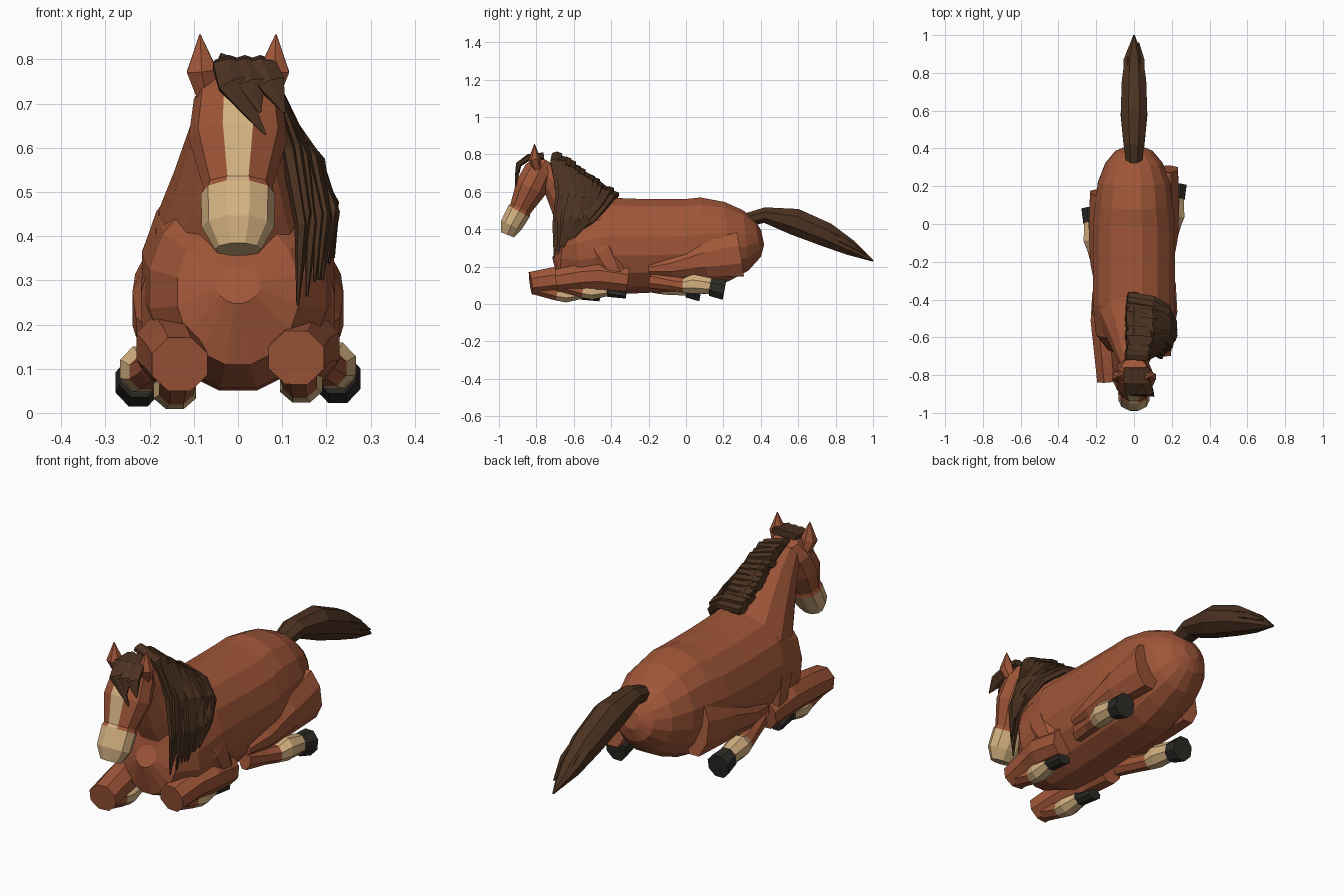
import bpy, bmesh, math, random
from mathutils import Vector

random.seed(4)
cube = bpy.data.objects.get("Cube")
if cube:
    bpy.data.objects.remove(cube, do_unlink=True)


def material(name, rgb):
    m = bpy.data.materials.new(name)
    m.use_nodes = True
    m.diffuse_color = (*rgb, 1)
    m.node_tree.nodes["Principled BSDF"].inputs["Base Color"].default_value = (*rgb, 1)
    return m


COAT, CREAM, HAIR, HOOF = range(4)
MATS = [material("chestnut coat", (.35, .093, .04)),
        material("cream markings", (.66, .44, .22)),
        material("dark brown hair", (.07, .032, .015)),
        material("black hoof", (.026, .024, .02))]
X, Y = Vector((1, 0, 0)), Vector((0, 1, 0))


def loft(name, rings, sides=8, mat=COAT, ref=X, phase=.5, bands=None):
    """Skin elliptical rings (x, y, z, half width, half height) along a path.
    bands maps a ring number to the colour used from that ring onward."""
    bm = bmesh.new()
    pts = [Vector(r[:3]) for r in rings]
    last = len(pts) - 1
    loops = []
    for i, p in enumerate(pts):
        t = (pts[min(i + 1, last)] - pts[max(i - 1, 0)]).normalized()
        u = (ref - t * ref.dot(t)).normalized()
        v = t.cross(u)
        w, h = rings[i][3:]
        angles = [math.tau * (j + phase) / sides for j in range(sides)]
        loops.append([bm.verts.new(p + u * w * math.cos(a) + v * h * math.sin(a)) for a in angles])
    colour = mat
    bm.faces.new(loops[0]).material_index = colour
    for i in range(last):
        colour = (bands or {}).get(i, colour)
        for j in range(sides):
            k = (j + 1) % sides
            f = bm.faces.new((loops[i][j], loops[i][k], loops[i + 1][k], loops[i + 1][j]))
            f.material_index = colour
    bm.faces.new(loops[-1]).material_index = colour
    bmesh.ops.recalc_face_normals(bm, faces=bm.faces)
    me = bpy.data.meshes.new(name)
    bm.to_mesh(me)
    bm.free()
    for m in MATS:
        me.materials.append(m)
    ob = bpy.data.objects.new(name, me)
    bpy.context.collection.objects.link(ob)
    return ob


def centred(rings):
    return [(0, *r) for r in rings]


# Trunk and neck
loft("body", centred([
    (-.69, .29, .05, .05), (-.665, .275, .14, .17), (-.58, .28, .205, .23),
    (-.42, .31, .222, .265), (-.2, .31, .222, .255), (0, .315, .222, .25),
    (.1, .325, .21, .25), (.22, .335, .195, .215), (.32, .34, .155, .165),
    (.385, .35, .1, .1), (.41, .355, .04, .04)]), 16)
loft("neck", centred([
    (-.42, .34, .2, .2), (-.5, .43, .185, .19), (-.57, .52, .15, .16),
    (-.67, .65, .105, .11), (-.75, .72, .07, .07)]), 12)

# Head: cream muzzle, and the facet facing forward becomes the blaze
head = loft("head", centred([
    (-.75, .77, .065, .045), (-.785, .71, .1, .085), (-.83, .62, .112, .09),
    (-.885, .51, .078, .062), (-.893, .495, .084, .068),
    (-.935, .42, .082, .062), (-.955, .37, .052, .04)]), 10, phase=0, bands={4: CREAM})
for f in head.data.polygons:
    if abs(f.center.x) < .01 and f.normal.y < -.5:
        f.material_index = CREAM

# Ears and legs on both sides; the left legs are set further back
for side, s in (("left", 1), ("right", -1)):
    left = s > 0
    loft(f"{side}_ear", [(s * .072, -.795, .72, .025, .025), (s * .082, -.81, .775, .039, .032),
                         (s * .086, -.81, .856, .002, .002)], 6)

    # Folded front leg
    knee, lift = (-.69, .015) if left else (-.83, 0)
    elbow = -.31 if left else -.36
    loft(f"{side}_shoulder", [(s * .14, -.52, .4, .05, .06), (s * .16, -.44, .28, .065, .1),
                              (s * .165, elbow - .05, .13, .055, .06)])
    loft(f"{side}_forearm", [(s * .165, elbow, .13, .06, .07), (s * .165, elbow - .15, .15, .07, .078),
                             (s * .145, knee + .14, .13 + lift, .07, .075),
                             (s * .132, knee, .11 + lift, .068, .066)])
    loft(f"{side}_front_lower_leg", [
        (s * .135, knee + .03, .085 + lift, .045, .04), (s * .14, knee + .14, .055 + lift, .042, .04),
        (s * .143, knee + .19, .05 + lift, .052, .045), (s * .147, knee + .27, .056 + lift, .04, .032),
        (s * .147, knee + .275, .05 + lift, .032, .03), (s * .15, knee + .37, .036 + lift, .036, .024)],
        bands={1: CREAM, 3: HOOF})

    # Folded hind leg
    d, lift = (0, 0) if left else (-.125, -.008)
    loft(f"{side}_thigh", [(s * .17, .29 + d, .265, .068, .13), (s * .178, .1 + d, .235, .066, .1),
                           (s * .185, -.08 + d, .195, .05, .058), (s * .18, -.2 + d, .185, .03, .03)])
    loft(f"{side}_hind_lower_leg", [
        (s * .17, -.19 + d, .13, .035, .05), (s * .19, -.08 + d, .11 + lift, .04, .04),
        (s * .208, -.01 + d, .1 + lift, .042, .042), (s * .217, .04 + d, .107 + lift, .054, .056),
        (s * .224, .13 + d, .096 + lift, .044, .046), (s * .224, .135 + d, .09 + lift, .048, .052),
        (s * .226, .205 + d, .077 + lift, .056, .06)],
        bands={2: CREAM, 4: HOOF})

# Tail with two loose tips
loft("tail", centred([
    (.33, .45, .045, .04), (.42, .475, .06, .045), (.58, .44, .076, .077),
    (.75, .37, .07, .07), (.88, .3, .05, .045), (1, .23, .004, .004)]), 8, HAIR)
for s in (-1, 1):
    loft("tail_tip", [(s * .03, .75, .385, .03, .03), (s * .035, .86, .33, .025, .025),
                      (s * .025, .95 + s * .01, .27, .003, .003)], 6, HAIR)

# Mane: a ridge on the crest, and overlapping locks falling over the left side
loft("mane_ridge", centred([(-.71, .77, .035, .03), (-.6, .715, .045, .03),
                            (-.48, .635, .045, .03), (-.37, .56, .03, .02)]), 6, HAIR)
front = [(-.04, -.69, .79), (.065, -.695, .765), (.12, -.66, .6), (.145, -.685, .43), (.13, -.705, .25)]
rear = [(-.04, -.385, .575), (.09, -.41, .57), (.17, -.46, .52), (.205, -.52, .45), (.21, -.58, .38)]
sizes = [(.03, .018), (.035, .02), (.042, .02), (.034, .016), (.003, .003)]
COUNT = 13
for i in range(COUNT):
    t = i / (COUNT - 1)
    drop = random.uniform(-.02, .035)
    bulge = .03 * math.sin(math.pi * t)
    path = []
    for k, (a, b) in enumerate(zip(front, rear)):
        p = Vector(a).lerp(Vector(b), t)
        p.x += bulge * min(k, 2) / 2 + random.uniform(-.006, .006)
        p.z += drop * k / 4 if k else random.uniform(0, .02)
        path.append((*p, *sizes[k]))
    loft("mane_lock", path, 6, HAIR, ref=Y)

# Forelock
for x0, x1, x2, z in ((-.02, -.015, .062, .63), (.015, .03, .05, .68), (.05, .075, .105, .68)):
    loft("forelock", [(x0, -.76, .79, .035, .02), (x0, -.84, .785, .042, .018),
                      (x1, -.895, .745, .036, .016), (x2, -.912, z, .003, .003)], 6, HAIR)
